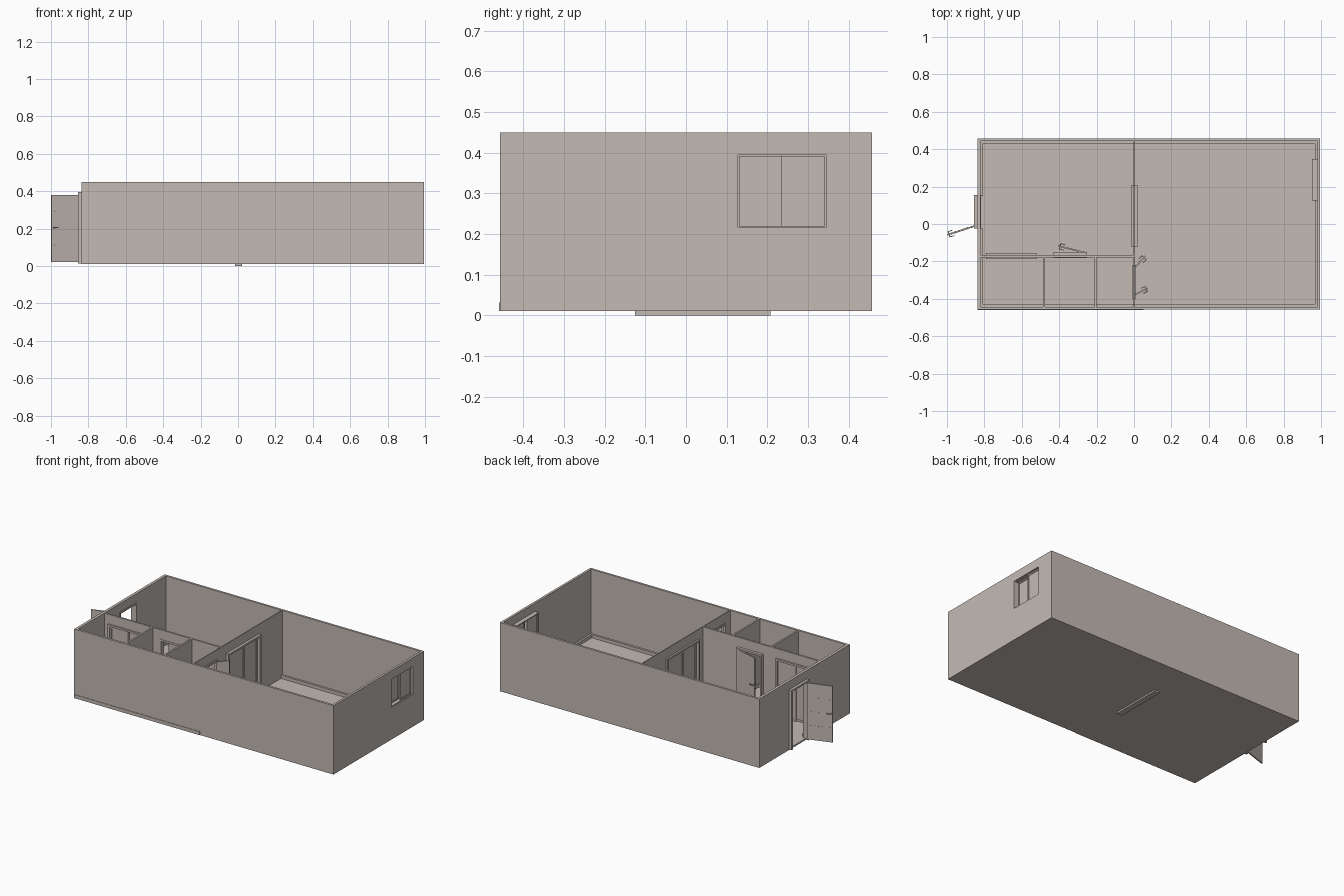
import bpy, bmesh, math
from mathutils import Matrix, Vector

if "Cube" in bpy.data.objects:
    bpy.data.objects.remove(bpy.data.objects["Cube"])

plaster = bpy.data.materials.new("warm_grey_plaster")
plaster.diffuse_color = (0.55, 0.49, 0.455, 1)
plaster.use_nodes = True
plaster.node_tree.nodes["Principled BSDF"].inputs["Base Color"].default_value = plaster.diffuse_color
FLOOR, TOP = 0.02, 0.45


def boxes(name, items, matrix=None):
    """One object from several (x0, x1, y0, y1, z0, z1) boxes."""
    bm = bmesh.new()
    for x0, x1, y0, y1, z0, z1 in items:
        m = (Matrix.Translation(((x0 + x1) / 2, (y0 + y1) / 2, (z0 + z1) / 2))
             @ Matrix.Diagonal((x1 - x0, y1 - y0, z1 - z0, 1)))
        bmesh.ops.create_cube(bm, size=1, matrix=m)
    me = bpy.data.meshes.new(name)
    bm.to_mesh(me)
    bm.free()
    me.materials.append(plaster)
    ob = bpy.data.objects.new(name, me)
    bpy.context.collection.objects.link(ob)
    if matrix:
        ob.matrix_world = matrix
    return ob


def cut(target, name, b):
    c = boxes(name, [b])
    c.hide_render = True
    c.display_type = 'WIRE'
    mod = target.modifiers.new(name, 'BOOLEAN')
    mod.operation, mod.object, mod.solver = 'DIFFERENCE', c, 'EXACT'


def span(axis, a0, a1, d0, d1, z0, z1):
    """Box running along the given axis, with depth on the other one."""
    return (a0, a1, d0, d1, z0, z1) if axis == 'x' else (d0, d1, a0, a1, z0, z1)


def frame(name, wall, axis, a0, a1, d0, d1, z0, z1, w=0.012, sill=False):
    """Cut an opening in a wall and trim it with a frame."""
    low = z0 + w if sill else max(z0, FLOOR)
    cut(wall, name + "_cutter", span(axis, a0 + w / 2, a1 - w / 2, d0 - 0.04, d1 + 0.04,
                                     low - (w / 2 if sill else 0), z1 - w / 2))
    parts = [span(axis, a0, a0 + w, d0, d1, z0, z1), span(axis, a1 - w, a1, d0, d1, z0, z1),
             span(axis, a0 + w, a1 - w, d0, d1, z1 - w, z1)]
    if sill:
        parts.append(span(axis, a0 + w, a1 - w, d0, d1, z0, z0 + w))
    boxes(name + "_frame", parts)


def sash(name, axis, a0, a1, d0, d1, z0, z1, w=0.008):
    """Sliding panel: a thin pane in a slim raised border."""
    m, t = (d0 + d1) / 2, (d1 - d0) / 6
    boxes(name, [span(axis, a0, a0 + w, d0, d1, z0, z1), span(axis, a1 - w, a1, d0, d1, z0, z1),
                 span(axis, a0 + w, a1 - w, d0, d1, z0, z0 + w),
                 span(axis, a0 + w, a1 - w, d0, d1, z1 - w, z1),
                 span(axis, a0 + w, a1 - w, m - t, m + t, z0 + w, z1 - w)])


def leaf(name, hinge, end, z1=0.38, grooves=False):
    """Open door leaf with a lever handle on both sides."""
    d = Vector(end) - Vector(hinge)
    L, t = d.length, 0.004
    m = Matrix.Translation((*hinge, 0)) @ Matrix.Rotation(math.atan2(d.y, d.x), 4, 'Z')
    boxes(name, [(0, L, -t, t, FLOOR, z1)], m)
    h = L - 0.01
    parts = []
    for s in (-1, 1):
        lo, hi = sorted((s * t, s * 0.016))
        parts.append((h - 0.003, h + 0.003, lo, hi, 0.202, 0.208))
        lo, hi = sorted((s * 0.013, s * 0.017))
        parts.append((h - 0.024, h + 0.003, lo, hi, 0.202, 0.208))
    boxes(name + "_handle", parts, m)
    if grooves:  # rows of dashes
        n = 6
        boxes(name + "_dashes",
              [(L * (k + 0.7) / (n + 1), L * (k + 1.2) / (n + 1), -t - 0.001, t + 0.001, z, z + 0.003)
               for z in (0.11, 0.2, 0.29) for k in range(n)], m)


# Shell: floor and outer walls
shell = boxes("outer_walls", [(-0.838, 0.995, -0.457, 0.457, 0.01, TOP)])
cut(shell, "cavity_cutter", (-0.82, 0.98, -0.443, 0.443, FLOOR, TOP + 0.1))

# Partitions
long_wall = boxes("cross_partition", [(-0.003, 0.003, -0.444, 0.444, 0.015, TOP)])
room_wall = boxes("small_room_partition", [(-0.821, -0.002, -0.179, -0.167, 0.015, TOP)])
boxes("room_divider_walls", [(x, x + 0.011, -0.444, -0.178, 0.015, TOP) for x in (-0.486, -0.212)])

# Skirting along the outer walls, leaving the entrance free
S, w = 0.04, 0.013
boxes("skirting", [(-0.82, -0.003, 0.43, 0.443, FLOOR, S), (0.003, 0.98, 0.43, 0.443, FLOOR, S),
                   (0.967, 0.98, -0.443, 0.43, FLOOR, S), (0.003, 0.967, -0.443, -0.43, FLOOR, S),
                   (-0.82, -0.806, 0.15, 0.43, FLOOR, S), (-0.82, -0.806, -0.167, -0.025, FLOOR, S),
                   (-0.82, -0.806, -0.443, -0.179, FLOOR, S),
                   (-0.806, -0.486, -0.443, -0.43, FLOOR, S),
                   (-0.475, -0.212, -0.443, -0.43, FLOOR, S),
                   (-0.201, -0.003, -0.443, -0.43, FLOOR, S)])
boxes("outside_base_strip", [(-0.838, 0.05, -0.46, -0.457, 0.01, 0.032)])

# Entrance door on the left side
frame("entrance", shell, 'y', -0.025, 0.155, -0.855, -0.818, 0.012, 0.395)
leaf("entrance_door", (-0.85, -0.01), (-0.998, -0.058), grooves=True)

# Window on the right side, two staggered sashes
frame("window", shell, 'y', 0.125, 0.347, 0.952, 0.99, 0.213, 0.397, w=0.006, sill=True)
sash("window_sash_inner", 'y', 0.131, 0.24, 0.957, 0.967, 0.219, 0.391)
sash("window_sash_outer", 'y', 0.234, 0.341, 0.975, 0.985, 0.219, 0.391)

# Sliding door in the cross partition, with its sunk floor track
frame("sliding_door", long_wall, 'y', -0.123, 0.208, -0.014, 0.02, 0.015, 0.39)
boxes("sliding_door_track", [(-0.016, 0.021, -0.125, 0.208, 0.0, 0.024)])
sash("sliding_panel_a", 'y', -0.111, 0.047, 0.005, 0.014, 0.024, 0.378, 0.012)
sash("sliding_panel_b", 'y', 0.037, 0.196, -0.008, 0.001, 0.024, 0.378, 0.012)

# Double-leaf door of the end room
frame("double_door", long_wall, 'y', -0.4, -0.22, -0.007, 0.009, 0.015, 0.39)
leaf("double_door_leaf_a", (0.008, -0.229), (0.06, -0.172))
leaf("double_door_leaf_b", (0.008, -0.376), (0.074, -0.343))

# Middle room door
frame("middle_room", room_wall, 'x', -0.43, -0.25, -0.182, -0.15, 0.015, 0.39)
leaf("middle_room_door", (-0.262, -0.153), (-0.405, -0.117))

# Wide sliding closet door of the left room
frame("closet", room_wall, 'x', -0.79, -0.522, -0.188, -0.155, 0.015, 0.39)
sash("closet_panel_a", 'x', -0.778, -0.65, -0.181, -0.174, 0.022, 0.378, 0.012)
sash("closet_panel_b", 'x', -0.662, -0.534, -0.171, -0.164, 0.022, 0.378, 0.012)
